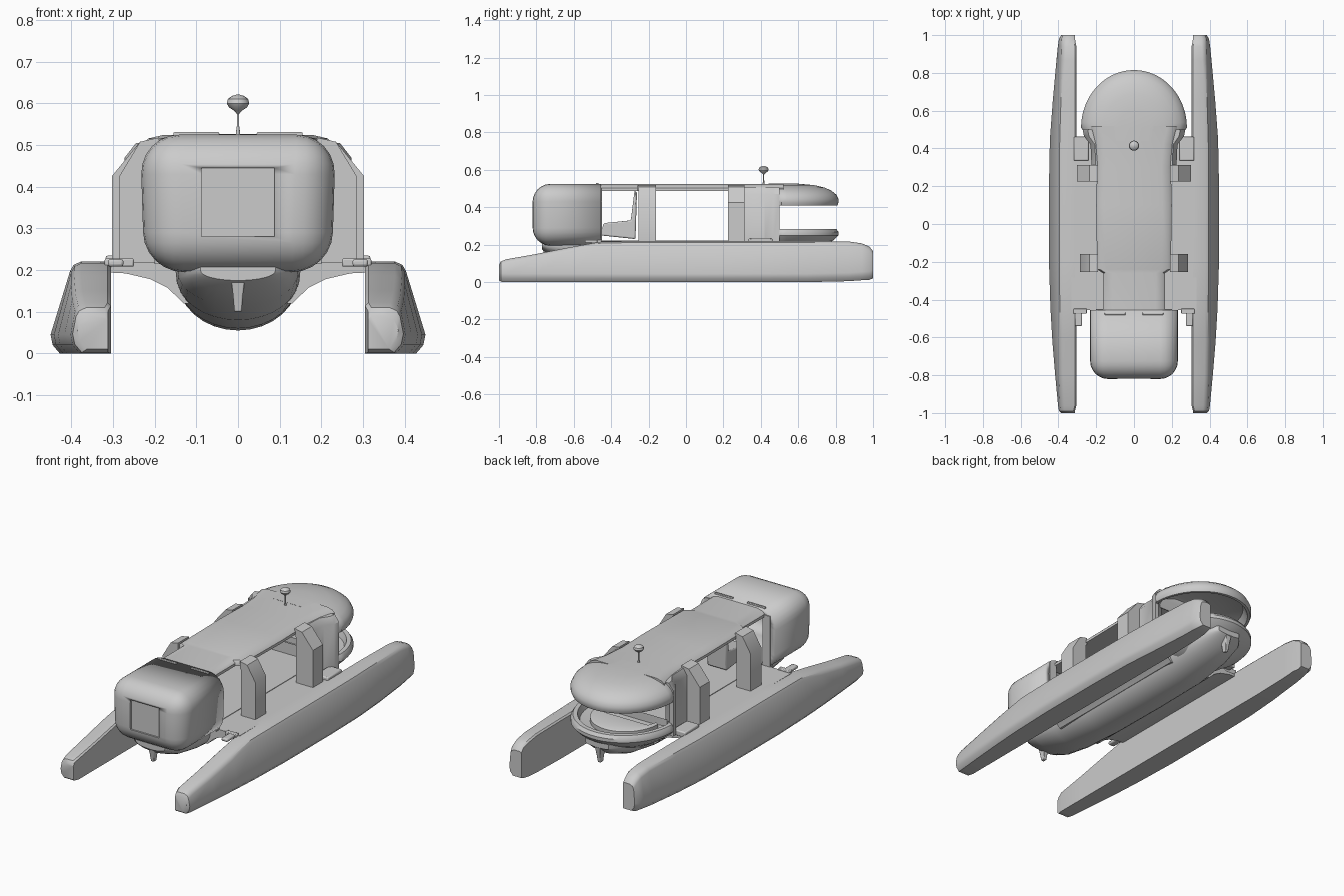
import bpy, bmesh, math
from mathutils import Vector

if "Cube" in bpy.data.objects:
    bpy.data.objects.remove(bpy.data.objects["Cube"])


def finish(name, bm, mirror=False, bevel=0):
    bmesh.ops.recalc_face_normals(bm, faces=bm.faces)
    me = bpy.data.meshes.new(name)
    bm.to_mesh(me)
    bm.free()
    ob = bpy.data.objects.new(name, me)
    bpy.context.collection.objects.link(ob)
    if bevel:
        m = ob.modifiers.new("bevel", "BEVEL")
        m.width, m.segments = bevel, 2
    if mirror:
        ob.modifiers.new("mirror", "MIRROR")
    return ob


def loft(name, rings, **kw):
    """Skin closed rings of equal length and cap both ends."""
    bm = bmesh.new()
    rows = [[bm.verts.new(p) for p in r] for r in rings]
    n = len(rows[0])
    for a, b in zip(rows, rows[1:]):
        for i in range(n):
            j = (i + 1) % n
            bm.faces.new((a[i], a[j], b[j], b[i]))
    bm.faces.new(rows[0])
    bm.faces.new(rows[-1])
    return finish(name, bm, **kw)


def prism(name, pts, y0, y1, **kw):
    return loft(name, [[(x, y, z) for x, z in pts] for y in (y0, y1)], **kw)


def box(name, x, y, z, **kw):
    return prism(name, [(x[0], z[0]), (x[1], z[0]), (x[1], z[1]), (x[0], z[1])], *y, **kw)


def both(half):
    """Complete a half outline across x = 0."""
    return half + [(-x, z) for x, z in reversed(half)]


# Side floats: y, outer x, top z, bottom z
stations = [(-1, .385, .09, .01), (-.99, .397, .11, .002), (-.96, .402, .122, 0),
            (-.8, .417, .15, 0), (-.62, .432, .186, 0), (-.45, .442, .217, 0),
            (-.2, .45, .22, 0), (.2, .45, .22, 0), (.45, .445, .22, 0), (.65, .43, .22, 0),
            (.87, .41, .217, .005), (.94, .403, .207, .01), (.98, .397, .19, .012), (1, .385, .165, .02)]
rings = []
for y, o, t, b in stations:
    inn = .305 if abs(y) < .97 else .312
    slope = .047 * (t / .22) * (o - .37) / .08
    prof = [(inn, b), (o - .022, b), (o - .005, b + .02), (o, b + .045), (o - slope, t - .022),
            (o - slope - .008, t - .008), (o - slope - .025, t), (inn + .008, t), (inn, t - .008)]
    rings.append([(x, y, z) for x, z in prof])
loft("side_float", rings, mirror=True)

# Centre hull: y, half width, keel z
rings = []
for y, w, k in [(-.77, .09, .175), (-.74, .125, .15), (-.66, .145, .115), (-.5, .15, .08),
                (-.25, .15, .06), (.1, .15, .055), (.4, .15, .06), (.6, .14, .095),
                (.72, .115, .14), (.78, .07, .19)]:
    r = []
    for i in range(17):
        a = math.pi * i / 16
        r.append((w * math.cos(a), y, .2 - (.2 - k) * math.sin(a) ** .9))
    rings.append([(w, y, .222)] + r + [(-w, y, .222)])
loft("centre_hull", rings)

# Bridge deck with arched underside
prism("bridge_deck", both([(.33, .219), (.33, .195), (.27, .192), (.21, .178), (.17, .158), (.13, .12)]), -.455, .46)

# Front cabin shell, open towards the deck
bm = bmesh.new()
bmesh.ops.create_cube(bm, size=1)
for v in bm.verts:
    low = v.co.z < 0
    v.co = Vector((v.co.x * (.45 if low else .47), -.82 if v.co.y < 0 else -.2, .195 if low else .525))
bmesh.ops.bevel(bm, geom=bm.edges[:], offset=.095, segments=6, profile=.5, affect='EDGES')
bmesh.ops.bisect_plane(bm, geom=bm.verts[:] + bm.edges[:] + bm.faces[:],
                       plane_co=(0, -.455, 0), plane_no=(0, 1, 0), clear_outer=True)
cabin = finish("front_cabin", bm)
s = cabin.modifiers.new("shell", "SOLIDIFY")
s.thickness, s.offset = .03, -1
cutter = box("window_cutter", (-.088, .088), (-.85, -.81), (.28, .445))
cutter.hide_render = True
cutter.display_type = 'WIRE'
c = cabin.modifiers.new("window", "BOOLEAN")
c.object, c.operation, c.solver = cutter, 'DIFFERENCE', 'EXACT'

# Roof: y, half width
rings = []
for y, w in [(-.5, .165), (-.26, .165), (-.24, .195), (.1, .2), (.3, .195), (.42, .205), (.52, .23)]:
    prof = both([(w, .487), (w, .502), (w - .015, .516), (w - .05, .524)])
    rings.append([(x, y, z) for x, z in prof])
loft("roof", rings)


# Rear rounded canopy and tub share one D-shaped plan
def d_ring(scale, z, front=.475):
    pts = [(.255 * scale, front, z)]
    for i in range(33):
        a = math.pi * i / 32
        pts.append((.28 * scale * math.cos(a), .51 + .305 * scale * math.sin(a), z))
    return pts + [(-.255 * scale, front, z)]


loft("rear_canopy", [d_ring(s, z, f) for s, z, f in [
    (.5, .485, .5), (.85, .455, .5), (.93, .41, .48), (.98, .41, .475), (1, .425, .475), (1, .445, .475),
    (.96, .468, .47), (.88, .488, .465), (.76, .505, .46), (.58, .518, .45), (.3, .526, .44)]])
loft("rear_tub", [d_ring(s, z) for s, z in [
    (.42, .13), (.6, .165), (.8, .2), (.93, .228), (1, .25), (1, .268), (.96, .285), (.88, .285),
    (.84, .25), (.6, .24)]])

# Rear bench inside the tub
loft("rear_bench", [d_ring(s, z, .56) for s, z in [(.66, .235), (.66, .265), (.62, .272)]])

# Pillars: outer x, y range
for name, o, y0, y1 in [("front_pillar", .285, -.255, -.16), ("rear_pillar", .303, .225, .312)]:
    prism(name, [(.198, .215), (o, .215), (o, .425), (.235, .508), (.19, .518), (.19, .48), (.198, .47)],
          y0, y1, mirror=True)

# Rear side walls flaring into the canopy
plan = [(.195, .31), (.225, .31), (.23, .42), (.265, .465), (.272, .5), (.25, .5), (.195, .46)]
loft("rear_side_wall", [[(x, y, z) for x, y in plan] for z in (.215, .47)]
     + [[(x * .9, y, .505) for x, y in plan]], mirror=True)
box("rear_step", (.24, .318), (.335, .462), (.205, .235), mirror=True, bevel=.006)

# Mooring cleats and roof hinges
box("cleat_base", (.25, .32), (-.475, -.448), (.208, .228), mirror=True, bevel=.004)
box("cleat_arm", (.275, .312), (-.54, -.46), (.208, .226), mirror=True, bevel=.006)
box("roof_hinge", (.045, .155), (-.482, -.468), (.515, .531), mirror=True, bevel=.003)
box("doorway_jamb", (.155, .2), (-.475, -.45), (.215, .5), mirror=True)

# Helm seat behind the cabin
loft("helm_seat", [[(x, y, z) for y, z in [(-.46, .25), (-.27, .23), (-.262, .48), (-.275, .49),
                                         (-.295, .33), (-.44, .315)]] for x in (-.06, .06)], bevel=.01)

# Fins under bow and stern
for name, y in (("bow_fin", -.74), ("stern_fin", .75)):
    loft(name, [[(-w, y - d, z), (w, y - d, z), (w, y + d, z), (-w, y + d, z)]
                for w, d, z in [(.009, .012, .1), (.012, .018, .14), (.019, .03, .2)]], bevel=.003)

# Mast with round sensor head
rings = []
for r, z in [(.007, .515), (.003, .545), (.003, .575), (.01, .583), (.022, .591), (.027, .6),
             (.024, .611), (.014, .618), (.004, .621)]:
    rings.append([(r * math.cos(i * math.pi / 8), .415 + r * math.sin(i * math.pi / 8), z) for i in range(16)])
loft("mast", rings)

# Smooth shading with crisp edges
for ob in bpy.context.scene.objects:
    ob.select_set(ob.type == 'MESH')
bpy.context.view_layer.objects.active = cabin
bpy.ops.object.shade_smooth_by_angle(angle=math.radians(35))
